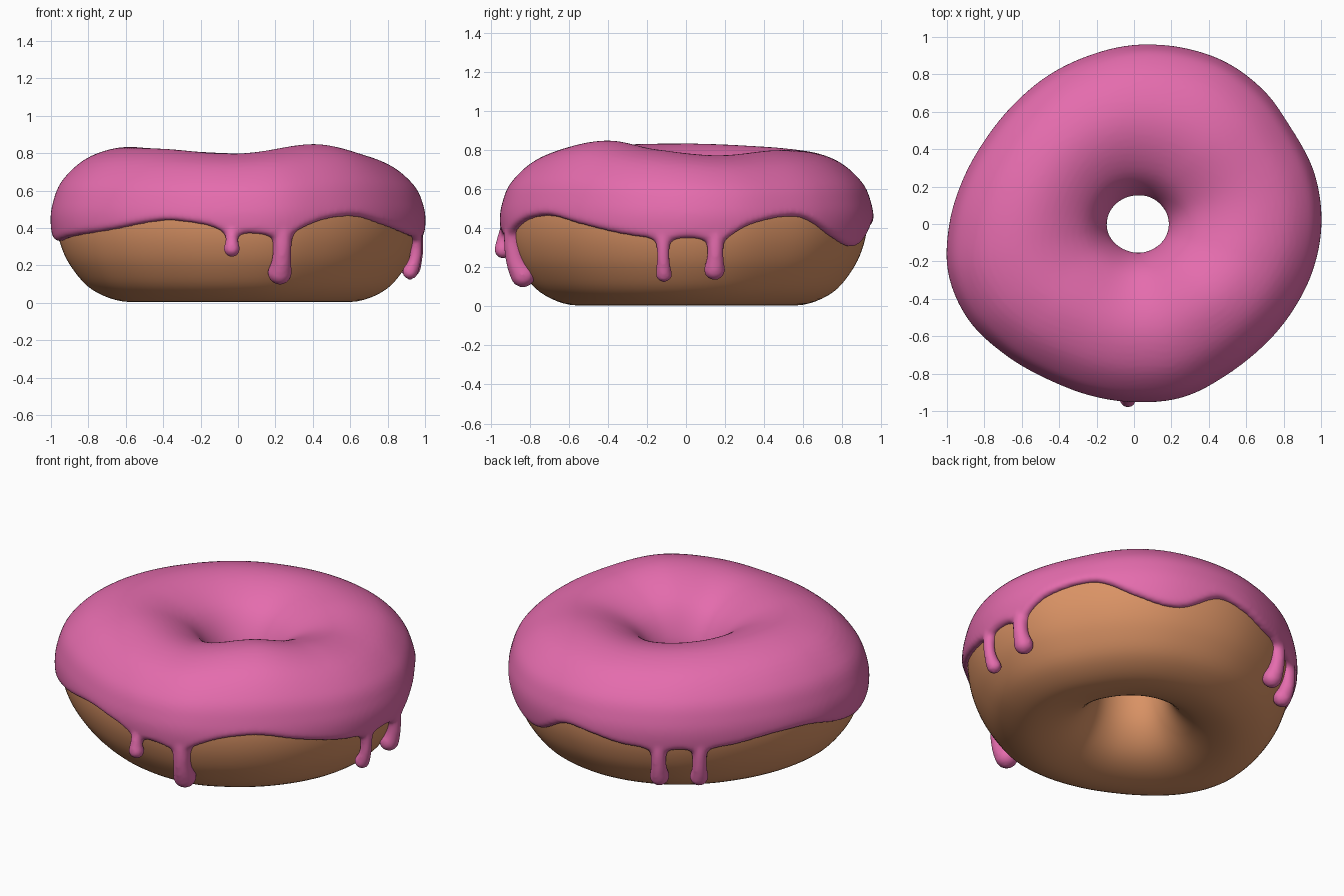
import bpy, bmesh, math
from mathutils import Vector

if "Cube" in bpy.data.objects:
    bpy.data.objects.remove(bpy.data.objects["Cube"])

def periodic(keys):
    """Smooth closed interpolation of (angle in degrees: value) keys."""
    ks = sorted(keys.items())
    n = len(ks)
    ext = [(a - 360, v) for a, v in ks] + ks + [(a + 360, v) for a, v in ks]
    def f(deg):
        deg %= 360
        i = n - 1
        while ext[i + 1][0] <= deg:
            i += 1
        (a0, v0), (a1, v1), (a2, v2), (a3, v3) = ext[i - 1:i + 3]
        h = a2 - a1
        u = (deg - a1) / h
        m1, m2 = (v2 - v0) / (a2 - a0) * h, (v3 - v1) / (a3 - a1) * h
        return ((2*u**3 - 3*u**2 + 1) * v1 + (u**3 - 2*u**2 + u) * m1
                + (3*u**2 - 2*u**3) * v2 + (u**3 - u**2) * m2)
    return f

# Outer outline every 15 degrees, crest height, and icing edge height by angle
OUT = [1.0, 1.0, .987, .993, .993, .975, .955, .93, .915, .905, .912, .942,
       .985, 1.025, 1.02, .98, .95, .945, .95, .96, .948, .95, .963, .985]
outline = periodic({i * 15: r for i, r in enumerate(OUT)})
crest = periodic({15: .77, 50: .795, 90: .795, 135: .815, 180: .83,
                  225: .82, 270: .795, 315: .845, 345: .80})
edge_base = periodic({0: .35, 12: .36, 20: .42, 30: .46, 38: .455, 50: .36,
                      60: .31, 68: .32, 80: .42, 90: .41, 103: .37, 123: .36,
                      140: .365, 157: .40, 172: .40, 185: .35, 195: .33,
                      205: .35, 225: .39, 245: .44, 258: .42, 265: .39,
                      276: .37, 284: .37, 291: .40, 300: .445, 312: .46,
                      325: .42, 340: .37, 350: .35})

# Drips: angle, tip height, bulb radius
DRIPS = [(268, .265, .044), (285, .12, .064), (353, .155, .042),
         (9, .16, .054), (115, .145, .055), (130, .145, .052)]

# Cross-section: u from -1 (hole) to 1 (outside), height
SECTION = [(.12, .008), (.53, .072), (.8, .19), (.945, .31), (1, .43),
           (.97, .53), (.855, .635), (.55, .743), (.12, .795), (-.3, .775),
           (-.7, .69), (-.93, .56), (-1, .42), (-.92, .23), (-.68, .095),
           (-.32, .022)]
N = len(SECTION)

def section(t):
    i = math.floor(t)
    u = t - i
    p0, p1, p2, p3 = (Vector(SECTION[(i + k) % N]) for k in (-1, 0, 1, 2))
    return .5 * (2*p1 + (p2 - p0)*u + (2*p0 - 5*p1 + 4*p2 - p3)*u*u
                 + (3*p1 - p0 - 3*p2 + p3)*u**3)

def surface(deg, t, off=0.0):
    """Point on the dough at an angle, pushed out along the section normal."""
    a = math.radians(deg)
    inner = .184 + .02 * math.cos(a) + .007 * math.cos(2 * a)
    outer = outline(deg) - .03
    lift = (crest(deg) - .45) / .375
    def rz(t):
        u, z = section(t)
        if z > .42:
            z = .42 + (z - .42) * lift
        return Vector(((inner + outer) / 2 + u * (outer - inner) / 2, z))
    p, d = rz(t), (rz(t + .02) - rz(t - .02)).normalized()
    r, z = p.x + d.y * off, p.y - d.x * off
    return Vector((r * math.cos(a), r * math.sin(a), max(z, 0)))

def t_at(z):
    """Section parameter on the outer side at a given height."""
    lo, hi = .2, 6.5
    for _ in range(25):
        mid = (lo + hi) / 2
        lo, hi = (mid, hi) if section(mid).y < z else (lo, mid)
    return lo

def edge(deg):
    z = edge_base(deg)
    for a, _, r in DRIPS:
        d = (deg - a + 180) % 360 - 180
        z -= .035 * math.exp(-(d / (r * 70)) ** 2)
    return z

def closed_grid(bm, rows):
    vs = [[bm.verts.new(p) for p in row] for row in rows]
    n, m = len(vs), len(vs[0])
    for i in range(n):
        for j in range(m):
            k, l = (i + 1) % n, (j + 1) % m
            bm.faces.new((vs[i][j], vs[k][j], vs[k][l], vs[i][l]))

def finish(bm, name, color):
    bmesh.ops.recalc_face_normals(bm, faces=bm.faces[:])
    for f in bm.faces:
        f.smooth = True
    me = bpy.data.meshes.new(name)
    bm.to_mesh(me)
    bm.free()
    mat = bpy.data.materials.new(name + "_color")
    mat.diffuse_color = color
    mat.use_nodes = True
    mat.node_tree.nodes["Principled BSDF"].inputs["Base Color"].default_value = mat.diffuse_color
    me.materials.append(mat)
    ob = bpy.data.objects.new(name, me)
    bpy.context.collection.objects.link(ob)
    return ob

# Dough ring
bm = bmesh.new()
closed_grid(bm, [[surface(i * 2.25, j * N / 80) for j in range(80)]
                 for i in range(160)])
finish(bm, "dough", (.70, .29, .13, 1))

# Icing shell: outer skin with rounded rims, inner skin sunk into the dough
bm = bmesh.new()
rows = []
M = 56
for i in range(300):
    deg = i * 1.2
    t0, t1 = t_at(edge(deg)), 12.1
    outer, inner = [], []
    for j in range(M + 1):
        s = .5 - .5 * math.cos(math.pi * j / M)
        t = t0 + (t1 - t0) * s
        k = min(1, s / .035, (1 - s) / .1)
        outer.append(surface(deg, t, .032 * math.sqrt(1 - (1 - k) ** 2)))
        inner.append(surface(deg, t, -.016))
    rows.append(outer + inner[::-1])
closed_grid(bm, rows)

# Drips: chains of balls running down the dough, ending in a proud bulb
for a, tip, r in DRIPS:
    top, low = edge_base(a) + .01, tip + r * .85
    for k in range(17):
        s = k / 16
        rad = r * (.76 + .4 * (1 - s) ** 6 + .26 * s ** 4)
        pos = surface(a, t_at(top + (low - top) * s), .036 + .052 * s - rad)
        new = bmesh.ops.create_icosphere(bm, subdivisions=3, radius=rad)
        bmesh.ops.translate(bm, verts=new["verts"], vec=pos)
icing = finish(bm, "icing", (.78, .15, .42, 1))

# Fuse shell and drips into one soft skin
rm = icing.modifiers.new("fuse", 'REMESH')
rm.mode = 'VOXEL'
rm.voxel_size = .0125
rm.use_smooth_shade = True
sm = icing.modifiers.new("soften", 'SMOOTH')
sm.factor = .5
sm.iterations = 5
